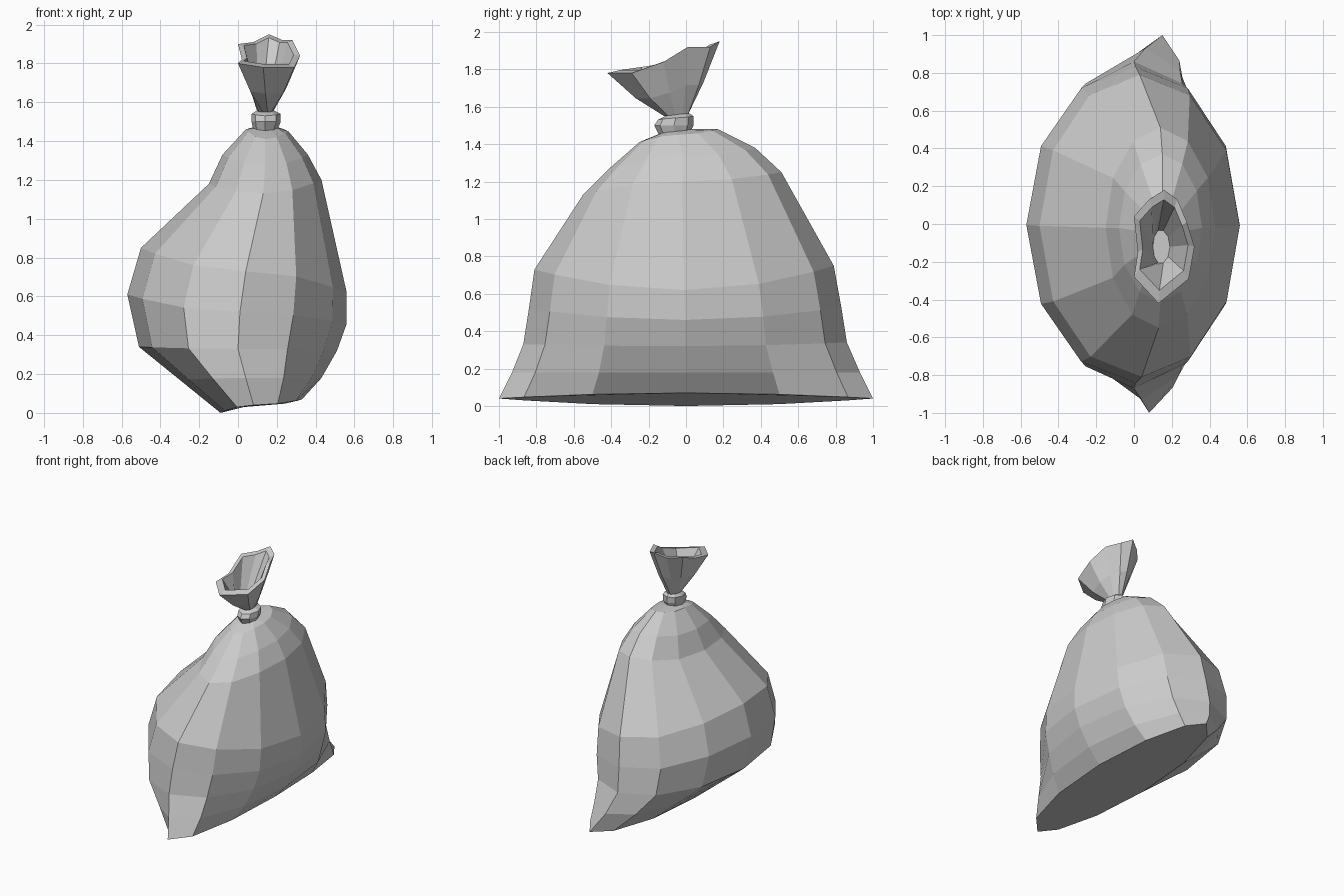
import bpy, bmesh
from math import cos, sin, pi
from mathutils import Vector

if "Cube" in bpy.data.objects:
    bpy.data.objects.remove(bpy.data.objects["Cube"])

plastic = bpy.data.materials.new("grey_plastic")
plastic.use_nodes = True
GREY = (0.6, 0.6, 0.6, 1)
plastic.diffuse_color = GREY
plastic.node_tree.nodes["Principled BSDF"].inputs["Base Color"].default_value = GREY


def ring(sides, left, right, front, back):
    """Closed loop through four points: left/right are (x, z), front/back (x, y, z)."""
    points = []
    y_mid = (front[1] + back[1]) / 2
    for i in range(sides):
        c, s = cos(2 * pi * i / sides), sin(2 * pi * i / sides)
        end = back if s > 0 else front
        side = right if c > 0 else left
        x = end[0] + (side[0] - end[0]) * abs(c)
        y = y_mid + (end[1] - y_mid) * abs(s)
        z = side[1] * c * c + end[2] * s * s
        points.append(Vector((x, y, z)))
    return points


def loft(name, rings, cap_start=True, cap_end=True):
    """Skin a stack of equal loops with flat quads."""
    bm = bmesh.new()
    loops = [[bm.verts.new(p) for p in r] for r in rings]
    n = len(loops[0])
    for a, b in zip(loops, loops[1:]):
        for i in range(n):
            j = (i + 1) % n
            bm.faces.new((a[i], a[j], b[j], b[i]))
    if cap_start:
        bm.faces.new(loops[0][::-1])
    if cap_end:
        bm.faces.new(loops[-1])
    bmesh.ops.recalc_face_normals(bm, faces=bm.faces)
    mesh = bpy.data.meshes.new(name)
    bm.to_mesh(mesh)
    bm.free()
    mesh.materials.append(plastic)
    obj = bpy.data.objects.new(name, mesh)
    bpy.context.collection.objects.link(obj)
    return obj


# Slumped sack, from the pinched bottom seam up to the gathered neck
sack = [
    ((-.09, 0), (.33, .07), (.08, -1, .04), (.15, 1, .04)),
    ((-.3, .17), (.43, .18), (.04, -.93, .18), (.06, .93, .18)),
    ((-.51, .34), (.51, .32), (0, -.87, .33), (0, .86, .34)),
    ((-.57, .61), (.56, .46), (.01, -.84, .52), (.01, .83, .53)),
    ((-.5, .85), (.56, .62), (.04, -.81, .73), (.03, .79, .75)),
    ((-.15, 1.18), (.43, 1.2), (.13, -.55, 1.13), (.14, .51, 1.25)),
    ((-.08, 1.33), (.36, 1.33), (.14, -.41, 1.27), (.15, .37, 1.38)),
    ((.04, 1.46), (.26, 1.45), (.14, -.25, 1.41), (.15, .17, 1.48)),
    ((.09, 1.47), (.2, 1.47), (.14, -.13, 1.46), (.14, .02, 1.48)),
]
loft("sack_body", [ring(12, *r) for r in sack])

# Tied band around the neck
band = [
    ((.08, 1.45), (.2, 1.45), (.14, -.14, 1.44), (.14, .02, 1.46)),
    ((.07, 1.5), (.22, 1.5), (.14, -.17, 1.5), (.14, .04, 1.5)),
    ((.07, 1.54), (.22, 1.54), (.14, -.15, 1.53), (.14, .04, 1.55)),
    ((.1, 1.56), (.18, 1.56), (.14, -.11, 1.55), (.14, .01, 1.57)),
]
loft("neck_band", [ring(8, *r) for r in band])

# Flared, ruffled mouth with a thick rim and a hollow inside
rim = [Vector(p) for p in (
    (.32, -.12, 1.84), (.28, .01, 1.92), (.23, .13, 1.92), (.16, .18, 1.95),
    (.08, .13, 1.91), (0, .04, 1.9), (.02, -.15, 1.82), (0, -.28, 1.8),
    (.13, -.42, 1.78), (.29, -.29, 1.78))]
neck = ring(len(rim), (.1, 1.55), (.18, 1.55), (.14, -.12, 1.55), (.14, .01, 1.55))
floor = ring(len(rim), (.1, 1.62), (.19, 1.62), (.14, -.21, 1.62), (.14, -.03, 1.62))
belly = [a.lerp(b, .5) + Vector((0, 0, -.02)) for a, b in zip(neck, rim)]
centre = sum(rim, Vector()) / len(rim)
inner = [p.lerp(centre, .2) for p in rim]
loft("gathered_mouth", [neck, belly, rim, inner, floor], cap_start=False)
